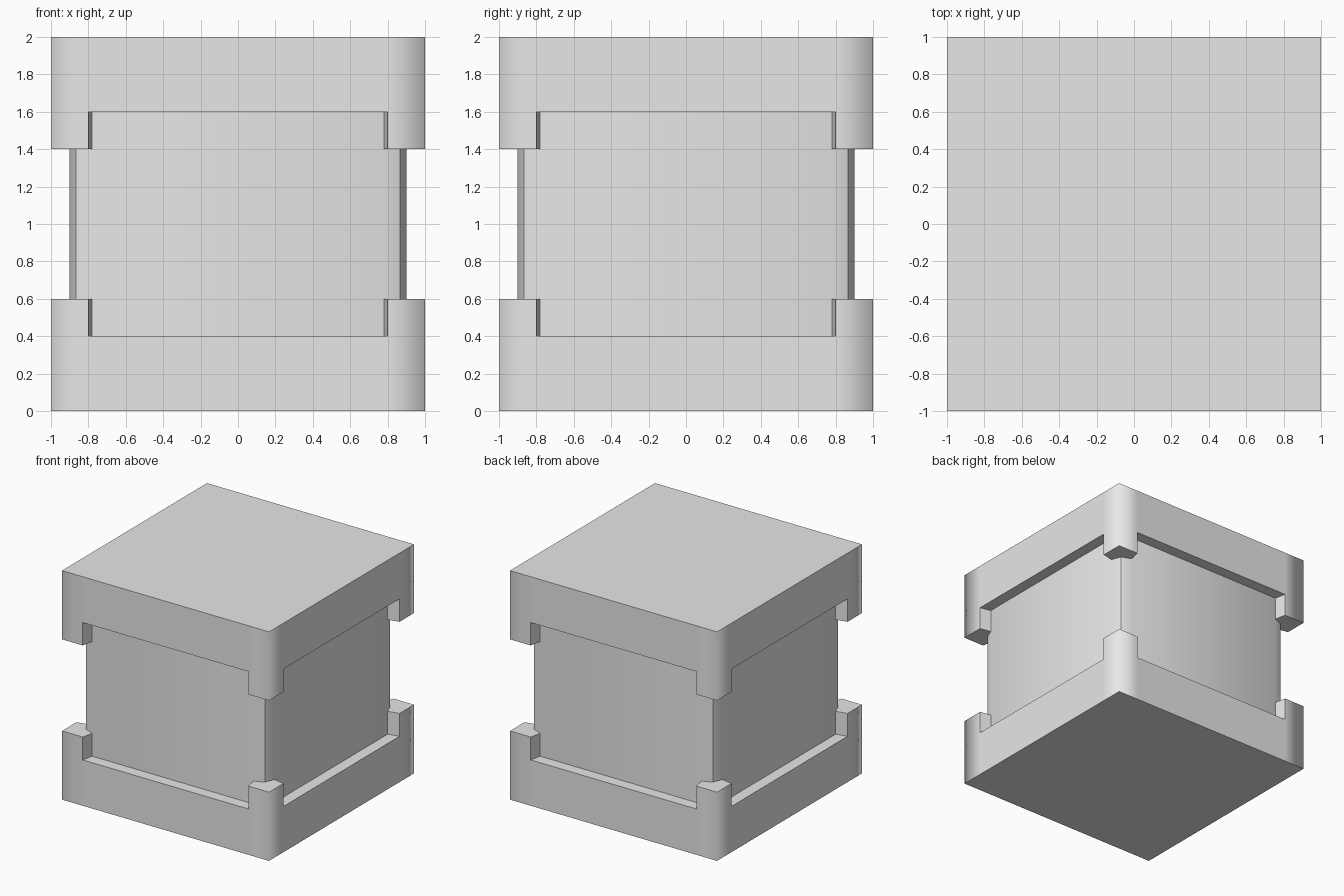
import bpy, bmesh, math
from mathutils import Matrix, Vector

if "Cube" in bpy.data.objects:
    bpy.data.objects.remove(bpy.data.objects["Cube"])

grey = bpy.data.materials.new("light grey")
grey.diffuse_color = (0.8, 0.8, 0.8, 1)
grey.use_nodes = True
grey.node_tree.nodes["Principled BSDF"].inputs["Base Color"].default_value = grey.diffuse_color

LEDGE, TAB = 0.4, 0.6          # ledge height and corner tab height
R = 0.78 + 0.12 * math.sqrt(0.5)  # middle point of the rounded core corner


def finish(name, bm):
    """Merge, orient and smooth a mesh; only upright corner edges stay soft."""
    bmesh.ops.remove_doubles(bm, verts=bm.verts, dist=1e-4)
    bmesh.ops.recalc_face_normals(bm, faces=bm.faces)
    for f in bm.faces:
        f.smooth = True
    for e in bm.edges:
        if len(e.link_faces) == 2 and e.calc_face_angle() > math.radians(30):
            outer = all(abs(abs(c) - 1) < 1e-3 for v in e.verts for c in v.co.xy)
            e.smooth = outer
    me = bpy.data.meshes.new(name)
    bm.to_mesh(me)
    bm.free()
    me.materials.append(grey)
    ob = bpy.data.objects.new(name, me)
    bpy.context.collection.objects.link(ob)
    return ob


def end_cap(name, flip):
    """Square slab with a raised tab hugging the core at each corner."""
    quarter = [
        [(-.8, -1, 0), (.8, -1, 0), (.8, -1, LEDGE), (-.8, -1, LEDGE)],          # wall
        [(-.8, -1, LEDGE), (.8, -1, LEDGE), (.78, -.9, LEDGE), (-.78, -.9, LEDGE)],  # ledge
        [(.8, -1, TAB), (1, -1, TAB), (1, -.8, TAB), (.9, -.78, TAB),
         (R, -R, TAB), (.78, -.9, TAB)],                                         # tab end
    ]
    for s in (-1, 1):
        quarter += [
            [(s * .8, -1, 0), (s, -1, 0), (s, -1, LEDGE), (s * .8, -1, LEDGE)],
            [(s * .8, -1, LEDGE), (s, -1, LEDGE), (s, -1, TAB), (s * .8, -1, TAB)],
            [(s * .8, -1, LEDGE), (s * .8, -1, TAB), (s * .78, -.9, TAB), (s * .78, -.9, LEDGE)],
        ]
    bm = bmesh.new()
    for k in range(4):
        rot = Matrix.Rotation(k * math.pi / 2, 3, 'Z')
        for poly in quarter:
            bm.faces.new([bm.verts.new(rot @ Vector(p)) for p in poly])
    bmesh.ops.remove_doubles(bm, verts=bm.verts, dist=1e-4)
    # flat outer end
    ring = [v for v in bm.verts if v.co.z < 1e-4]
    ring.sort(key=lambda v: math.atan2(v.co.y, v.co.x))
    bm.faces.new(ring)
    if flip:
        for v in bm.verts:
            v.co.z = 2 - v.co.z
    return finish(name, bm)


end_cap("bottom_cap", False)
end_cap("top_cap", True)

# core: upright square column with rounded corners
bm = bmesh.new()
for k in range(4):
    rot = Matrix.Rotation(k * math.pi / 2, 3, 'Z')
    path = [(-.78, -.9), (.78, -.9), (R, -R), (.9, -.78)]
    for (ax, ay), (bx, by) in zip(path, path[1:]):
        quad = [(ax, ay, LEDGE), (bx, by, LEDGE), (bx, by, 2 - LEDGE), (ax, ay, 2 - LEDGE)]
        bm.faces.new([bm.verts.new(rot @ Vector(p)) for p in quad])
finish("core", bm)
